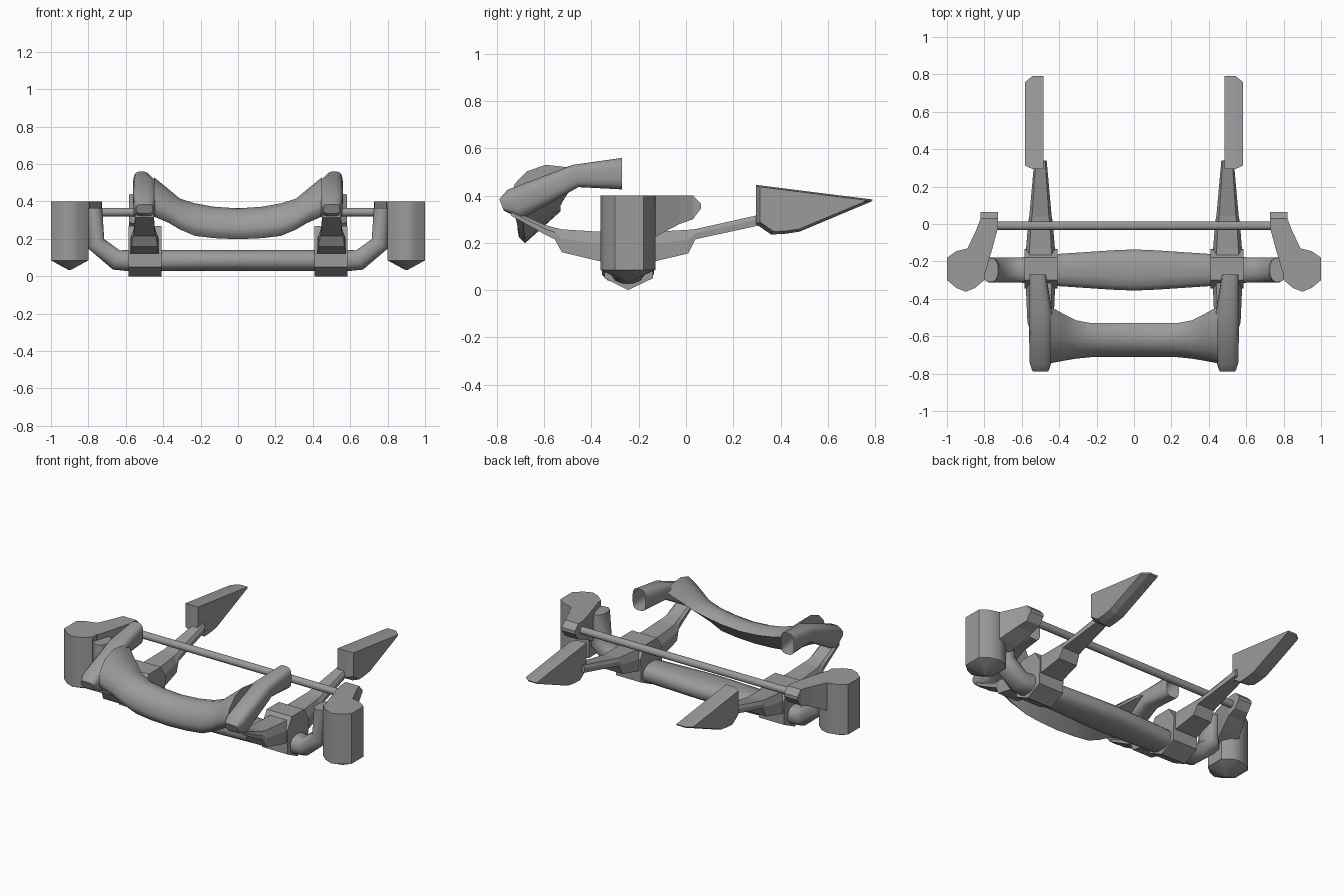
import bpy, bmesh, math

cube = bpy.data.objects.get("Cube")
if cube:
    bpy.data.objects.remove(cube, do_unlink=True)

GREY = (0.33, 0.33, 0.33, 1)
metal = bpy.data.materials.new("plain grey")
metal.use_nodes = True
metal.diffuse_color = GREY
shader = metal.node_tree.nodes["Principled BSDF"]
shader.inputs["Base Color"].default_value = GREY
shader.inputs["Roughness"].default_value = 0.6


def loft(name, rings, start=True, end=True, mirror=True, angle=None):
    """Skin a list of equal rings, optionally capped and mirrored across x."""
    bm = bmesh.new()
    loops = [[bm.verts.new(p) for p in ring] for ring in rings]
    n = len(loops[0])
    for a, b in zip(loops, loops[1:]):
        for i in range(n):
            j = (i + 1) % n
            bm.faces.new((a[i], a[j], b[j], b[i]))
    if start:
        bm.faces.new(loops[0][::-1])
    if end:
        bm.faces.new(loops[-1])
    bmesh.ops.recalc_face_normals(bm, faces=bm.faces)
    mesh = bpy.data.meshes.new(name)
    bm.to_mesh(mesh)
    bm.free()
    mesh.materials.append(metal)
    obj = bpy.data.objects.new(name, mesh)
    bpy.context.collection.objects.link(obj)
    if angle:
        bpy.ops.object.select_all(action='DESELECT')
        obj.select_set(True)
        bpy.context.view_layer.objects.active = obj
        bpy.ops.object.shade_smooth_by_angle(angle=math.radians(angle))
    if mirror:
        obj.modifiers.new("mirror", 'MIRROR').use_axis[0] = True
    return obj


def unit_ring(count, power=1.0):
    """Unit circle, squared off when power is below one."""
    pts = []
    for i in range(count):
        t = math.tau * (i + 0.5) / count
        c, s = math.cos(t), math.sin(t)
        pts.append((math.copysign(abs(c) ** power, c), math.copysign(abs(s) ** power, s)))
    return pts


# Upper guard arms: top (y, z), bottom (y, z), centre x, half width
arm = [((-.79, .385), (-.77, .335), .50, .045),
       ((-.755, .425), (-.695, .30), .50, .06),
       ((-.48, .53), (-.455, .435), .50, .062),
       ((-.27, .56), (-.27, .425), .515, .045)]
rings = []
for (ty, tz), (by, bz), cx, hw in arm:
    rings.append([(cx + hw * c,
                   (ty + by) / 2 + s * (ty - by) / 2,
                   (tz + bz) / 2 + s * (tz - bz) / 2) for c, s in unit_ring(16, 0.6)])
loft("guard_arms", rings, end=False, angle=40)

# Curved guard crossbar: x, then y and z limits of the section
section = [(.17, 0), (.03, .15), (0, .34), (.07, .62), (.24, .87), (.5, 1), (.8, .95), (1, .82)]
bar = [(0, -.712, -.53, .198, .363), (.13, -.712, -.53, .204, .372),
       (.23, -.712, -.53, .216, .39), (.31, -.72, -.515, .25, .415),
       (.37, -.73, -.485, .285, .465), (.45, -.745, -.44, .32, .53)]
rings = [[(x, y0 + u * (y1 - y0), z0 + v * (z1 - z0)) for u, v in section]
         for x, y0, y1, z0, z1 in bar]
loft("guard_crossbar", rings, start=False, angle=50)

# Axle tube with upturned ends: x, z, tilt, half depth, half thickness
axle = [(0, .085, 0, .113, .058), (.12, .085, 0, .108, .058), (.41, .085, 0, .088, .058),
        (.60, .085, 0, .07, .058), (.65, .087, 20, .07, .056),
        (.76, .175, 62, .07, .052), (.77, .365, 90, .065, .045)]
rings = []
for x, z, tilt, hy, hn in axle:
    t = math.radians(tilt)
    rings.append([(x - math.sin(t) * hn * s, -.246 + hy * c, z + math.cos(t) * hn * s)
                  for c, s in unit_ring(12, 0.8)])
loft("axle_tube", rings, start=False, angle=50)

# Long struts: y, top, bottom, half width
strut = [(-.74, .34, .315, .05), (-.60, .277, .237, .055), (-.555, .264, .215, .06),
         (-.525, .257, .16, .07), (-.365, .247, .122, .077), (-.13, .247, .122, .077),
         (.01, .255, .155, .066), (.04, .258, .215, .06), (.34, .325, .28, .033)]
rings = []
for y, top, low, w in strut:
    mid = top - (top - low) * .4
    rings.append([(.5 + x, y, z) for x, z in
                  ((-w, low), (w, low), (w, mid), (w * .75, top), (-w * .75, top), (-w, mid))])
loft("struts", rings)

# Clamps around the axle
clamp = [(-.345, .05), (-.245, 0), (-.14, .05), (-.135, .2), (-.18, .27), (-.30, .27), (-.345, .2)]
loft("axle_clamps", [[(x, y, z) for y, z in clamp] for x in (.41, .585)])

# End posts with pointed undersides
post = [(1, -.18), (1, -.30), (.95, -.342), (.9, -.362), (.85, -.342),
        (.8, -.30), (.8, -.18), (.84, -.145), (.89, -.13), (.95, -.145)]
rings = [[(x, y, z) for x, y in post] for z in (.4, .085)]
rings.append([(.9 + (x - .9) * .05, -.246 + (y + .246) * .05, .033) for x, y in post])
loft("end_posts", rings, angle=45)

# Brackets reaching back from the posts: y, inner x, outer x, bottom, top
bracket = [(-.26, .795, .95, .17, .4), (-.13, .757, .89, .225, .4), (-.03, .73, .843, .278, .4),
           (.03, .727, .82, .30, .4), (.063, .727, .82, .345, .365)]
rings = [[(a, y, z0), (b, y, z0), (b, y, z1), (a, y, z1)] for y, a, b, z0, z1 in bracket]
loft("post_brackets", rings)

# Cross rod between the brackets
rings = [[(x, -.01 + .023 * c, .343 + .023 * s) for c, s in unit_ring(12)] for x in (-.76, .76)]
loft("cross_rod", rings, mirror=False, angle=45)

# Rear wedge blades with a softened outer side
blade = [(.295, .445), (.79, .383), (.785, .375), (.48, .247), (.42, .238), (.36, .235), (.295, .28)]


def blade_ring(x, k):
    return [(x, .47 + (y - .47) * k, .36 + (z - .36) * k) for y, z in blade]


loft("rear_blades", [blade_ring(.485, 1), blade_ring(.545, 1), blade_ring(.583, .9)])
